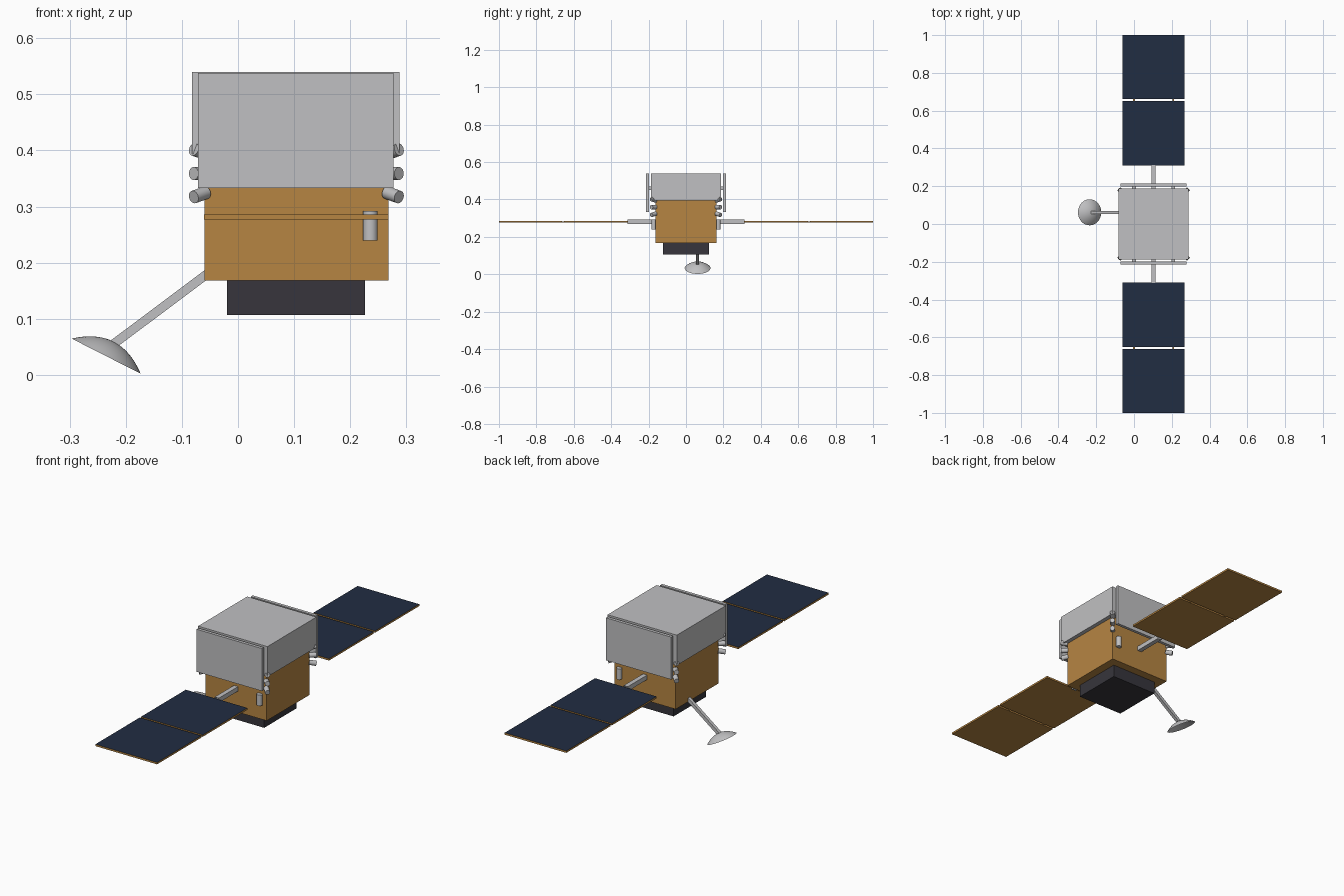
import bpy, bmesh, math
from mathutils import Vector

if "Cube" in bpy.data.objects:
    bpy.data.objects.remove(bpy.data.objects["Cube"])


def material(name, rgb):
    m = bpy.data.materials.new(name)
    m.diffuse_color = (*rgb, 1)
    m.use_nodes = True
    m.node_tree.nodes["Principled BSDF"].inputs["Base Color"].default_value = m.diffuse_color
    return m


GREY = material("light grey", (0.53, 0.53, 0.54))
GOLD = material("gold foil", (0.47, 0.235, 0.055))
BLUE = material("cell blue", (0.015, 0.026, 0.055))
BLACK = material("charcoal", (0.038, 0.036, 0.045))


def finish(name, bm, *mats):
    me = bpy.data.meshes.new(name)
    bm.to_mesh(me)
    bm.free()
    ob = bpy.data.objects.new(name, me)
    bpy.context.collection.objects.link(ob)
    for m in mats:
        me.materials.append(m)
    return ob


def box(name, x, y, z, mat, top=None, open_y=False):
    """Box from ranges; optional second material on top, optional open y ends."""
    bm = bmesh.new()
    bmesh.ops.create_cube(bm, size=1)
    for v in bm.verts:
        v.co = [r[0] + (c + 0.5) * (r[1] - r[0]) for c, r in zip(v.co, (x, y, z))]
    bm.normal_update()
    if top:
        for f in bm.faces:
            f.material_index = int(f.normal.z > 0.9)
    if open_y:
        ends = [f for f in bm.faces if abs(f.normal.y) > 0.9]
        bmesh.ops.delete(bm, geom=ends, context='FACES_ONLY')
    return finish(name, bm, mat, *([top] if top else []))


def aim(ob, origin, direction):
    ob.location = origin
    ob.rotation_mode = 'QUATERNION'
    ob.rotation_quaternion = Vector(direction).to_track_quat('Z', 'Y')


def smooth(ob):
    bpy.ops.object.select_all(action='DESELECT')
    ob.select_set(True)
    bpy.context.view_layer.objects.active = ob
    bpy.ops.object.shade_smooth_by_angle(angle=math.radians(35))


def rod(name, a, b, r, mat, sides=24):
    a, b = Vector(a), Vector(b)
    bm = bmesh.new()
    bmesh.ops.create_cone(bm, cap_ends=True, segments=sides, radius1=r, radius2=r,
                          depth=(b - a).length)
    ob = finish(name, bm, mat)
    aim(ob, (a + b) / 2, b - a)
    smooth(ob)
    return ob


CX = 0.104  # body centre in x

# body, payload box and base
box("body", (-0.06, 0.268), (-0.164, 0.164), (0.168, 0.396), GOLD)
box("payload_box", (-0.082, 0.288), (-0.187, 0.187), (0.394, 0.54), GREY)
box("base", (-0.02, 0.226), (-0.123, 0.123), (0.107, 0.169), BLACK)


def span(s, a, b):
    return tuple(sorted((s * a, s * b)))


for s, side in ((-1, "front"), (1, "back")):
    # radiator plate with standoffs
    box(side + "_radiator", (-0.071, 0.277), span(s, 0.199, 0.214), (0.333, 0.538), GREY)
    for x in (0.0, 0.208):
        box(side + "_standoff", (x - 0.01, x + 0.01), span(s, 0.18, 0.2), (0.45, 0.47), GREY)

    # solar wing: arm, two panels and hinges
    box(side + "_wing_arm", (CX - 0.011, CX + 0.011), span(s, 0.16, 0.312),
        (0.27, 0.292), GREY, open_y=True)
    for a, b in ((0.311, 0.652), (0.662, 1.0)):
        box(side + "_solar_panel", (-0.061, 0.268), span(s, a, b), (0.277, 0.286), GOLD, BLUE)
    for x in (0.0, 0.208):
        box(side + "_panel_hinge", (x - 0.004, x + 0.004), span(s, 0.65, 0.664),
            (0.278, 0.283), GOLD)

    # small upright sensor
    rod(side + "_sensor", (0.236, s * 0.172, 0.24), (0.236, s * 0.172, 0.292), 0.013, GREY)

    # three thrusters on each corner
    for t in (-1, 1):
        for z, dz in ((0.394, 0.008), (0.359, 0), (0.325, -0.008)):
            rod(side + "_thruster", (CX + t * 0.161, s * 0.162, z),
                (CX + t * 0.183, s * 0.185, z + dz), 0.0115, GREY)

# dish antenna on a slanted square boom
DY = 0.062
bm = bmesh.new()
bmesh.ops.create_cube(bm, size=1)
a, b = Vector((-0.055, DY, 0.18)), Vector((-0.222, DY, 0.055))
for v in bm.verts:
    v.co = (v.co.x * 0.016, v.co.y * 0.016, v.co.z * (b - a).length)
boom = finish("antenna_boom", bm, GREY)
aim(boom, (a + b) / 2, b - a)

bm = bmesh.new()
R, D, N, RINGS = 0.069, 0.029, 40, 8
prev = None
apexes = []
for shift in (0.0, -0.003):  # outer and inner skin
    rings = []
    for i in range(1, RINGS + 1):
        r = R * i / RINGS
        h = D * (1 - (i / RINGS) ** 2) + shift * (i < RINGS)
        rings.append([bm.verts.new((r * math.cos(2 * math.pi * k / N),
                                    r * math.sin(2 * math.pi * k / N), h)) for k in range(N)])
    apex = bm.verts.new((0, 0, D + shift))
    for k in range(N):
        j = (k + 1) % N
        bm.faces.new((apex, rings[0][k], rings[0][j]))
        for p, q in zip(rings, rings[1:]):
            bm.faces.new((p[k], q[k], q[j], p[j]))
bmesh.ops.remove_doubles(bm, verts=bm.verts, dist=1e-5)
bmesh.ops.recalc_face_normals(bm, faces=bm.faces)
dish = finish("antenna_dish", bm, GREY)
aim(dish, (-0.235, DY, 0.0335), (0.453, 0, 0.891))
smooth(dish)
